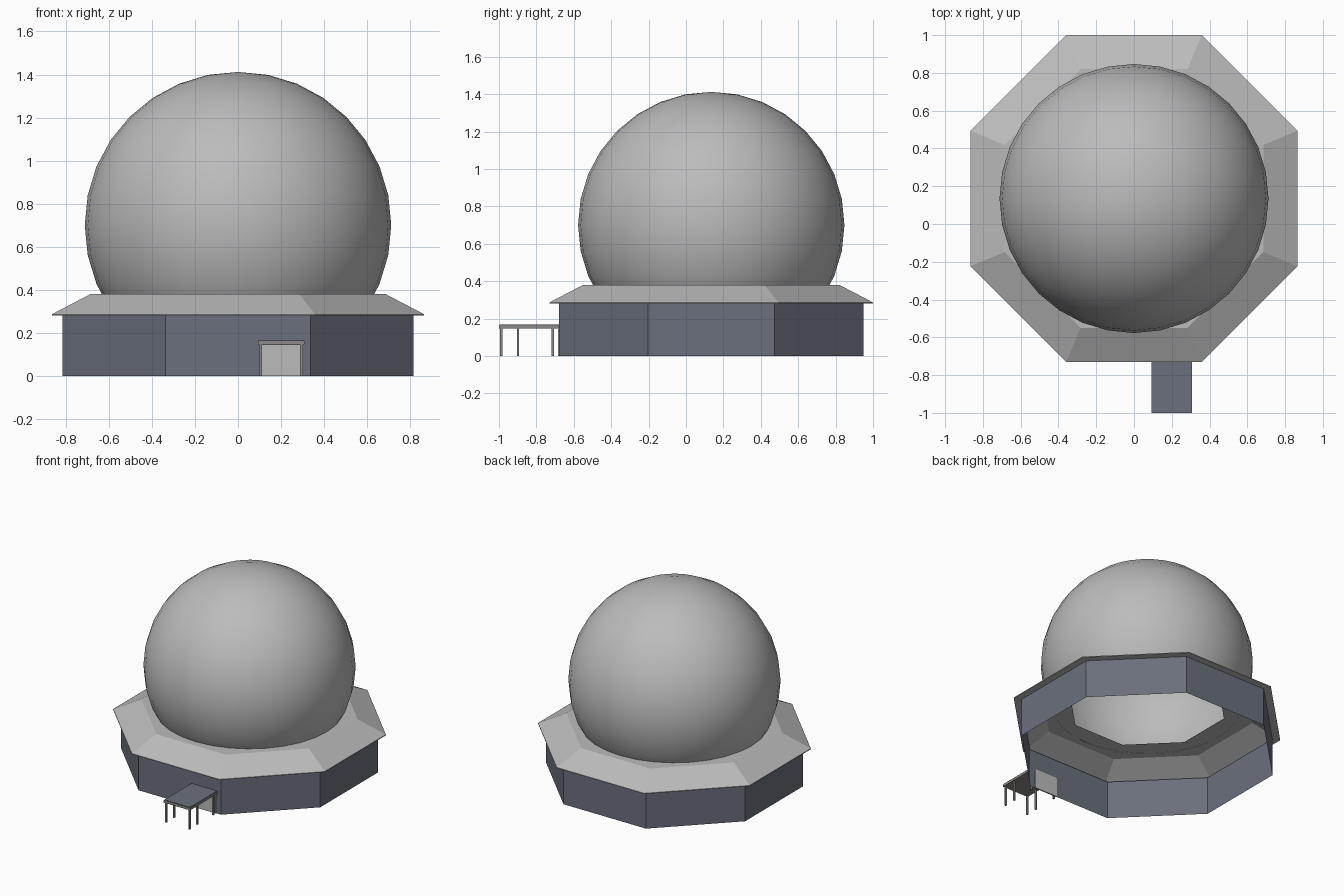
import bpy, bmesh, math
from mathutils import Vector

if "Cube" in bpy.data.objects:
    bpy.data.objects.remove(bpy.data.objects["Cube"])

CY = 0.135   # centre of the octagonal building along y


def material(name, rgb):
    m = bpy.data.materials.new(name)
    m.diffuse_color = (*rgb, 1)
    m.use_nodes = True
    m.node_tree.nodes["Principled BSDF"].inputs["Base Color"].default_value = m.diffuse_color
    return m


PALE = material("pale grey", (0.50, 0.50, 0.50))
WALL = material("slate blue grey", (0.145, 0.16, 0.20))
TRIM = material("warm grey", (0.27, 0.26, 0.25))


def make_object(name, bm, mat):
    me = bpy.data.meshes.new(name)
    bm.to_mesh(me)
    bm.free()
    me.materials.append(mat)
    ob = bpy.data.objects.new(name, me)
    bpy.context.collection.objects.link(ob)
    return ob


def octagon_shell(name, profile, mat):
    """Sweep an (apothem, z) profile around the octagon."""
    bm = bmesh.new()
    rings = []
    for a, z in profile:
        r = a / math.cos(math.pi / 8)
        rings.append([bm.verts.new((r * math.cos(t), CY + r * math.sin(t), z))
                      for t in [(k + 0.5) * math.pi / 4 for k in range(8)]])
    for lo, hi in zip(rings, rings[1:]):
        for i in range(8):
            j = (i + 1) % 8
            bm.faces.new((lo[i], lo[j], hi[j], hi[i]))
    return make_object(name, bm, mat)


def box(name, lo, hi, mat):
    bm = bmesh.new()
    bmesh.ops.create_cube(bm, size=1)
    lo, hi = Vector(lo), Vector(hi)
    for v in bm.verts:
        v.co = (lo + hi) / 2 + v.co * (hi - lo)
    return make_object(name, bm, mat)


# Octagonal base: open walls, and a roof with eave, slope and inner flat ring
octagon_shell("walls", [(0.815, 0), (0.815, 0.28)], WALL)
octagon_shell("roof", [(0.815, 0.28), (0.865, 0.28), (0.865, 0.286),
                       (0.685, 0.38), (0.50, 0.38)], PALE)

# Large dome, sliced off where it meets the roof
bm = bmesh.new()
bmesh.ops.create_uvsphere(bm, u_segments=32, v_segments=16, radius=0.712)
bmesh.ops.translate(bm, verts=bm.verts, vec=(0, CY, 0.70))
bmesh.ops.bisect_plane(bm, geom=bm.verts[:] + bm.edges[:] + bm.faces[:],
                       plane_co=(0, 0, 0.378), plane_no=(0, 0, 1), clear_inner=True)
for f in bm.faces:
    f.smooth = True
make_object("dome", bm, PALE)

# Door with clipped upper corners, visible on both sides of the wall
bm = bmesh.new()
outline = [(0.105, 0), (0.297, 0), (0.297, 0.13), (0.287, 0.143), (0.115, 0.143), (0.105, 0.13)]
front = bm.faces.new([bm.verts.new((x, CY - 0.8195, z)) for x, z in outline])
ext = bmesh.ops.extrude_face_region(bm, geom=[front])
bmesh.ops.translate(bm, vec=(0, 0.009, 0),
                    verts=[g for g in ext["geom"] if isinstance(g, bmesh.types.BMVert)])
if not any(f.normal.y < -0.9 for f in bm.faces):
    bm.faces.new([v for v in bm.verts if v.co.y < CY - 0.819])
bmesh.ops.recalc_face_normals(bm, faces=bm.faces[:])
make_object("door", bm, PALE)

# Entrance canopy on thin posts
box("canopy_edge", (0.092, -1.0, 0.146), (0.308, -0.68, 0.163), TRIM)
box("canopy_top", (0.095, -0.997, 0.163), (0.305, -0.68, 0.167), WALL)
for side, x in (("left", 0.105), ("right", 0.295)):
    for n, y in enumerate((-0.988, -0.898, -0.713)):
        box(f"canopy_post_{side}_{n + 1}", (x - 0.006, y - 0.006, 0),
            (x + 0.006, y + 0.006, 0.148), TRIM)
